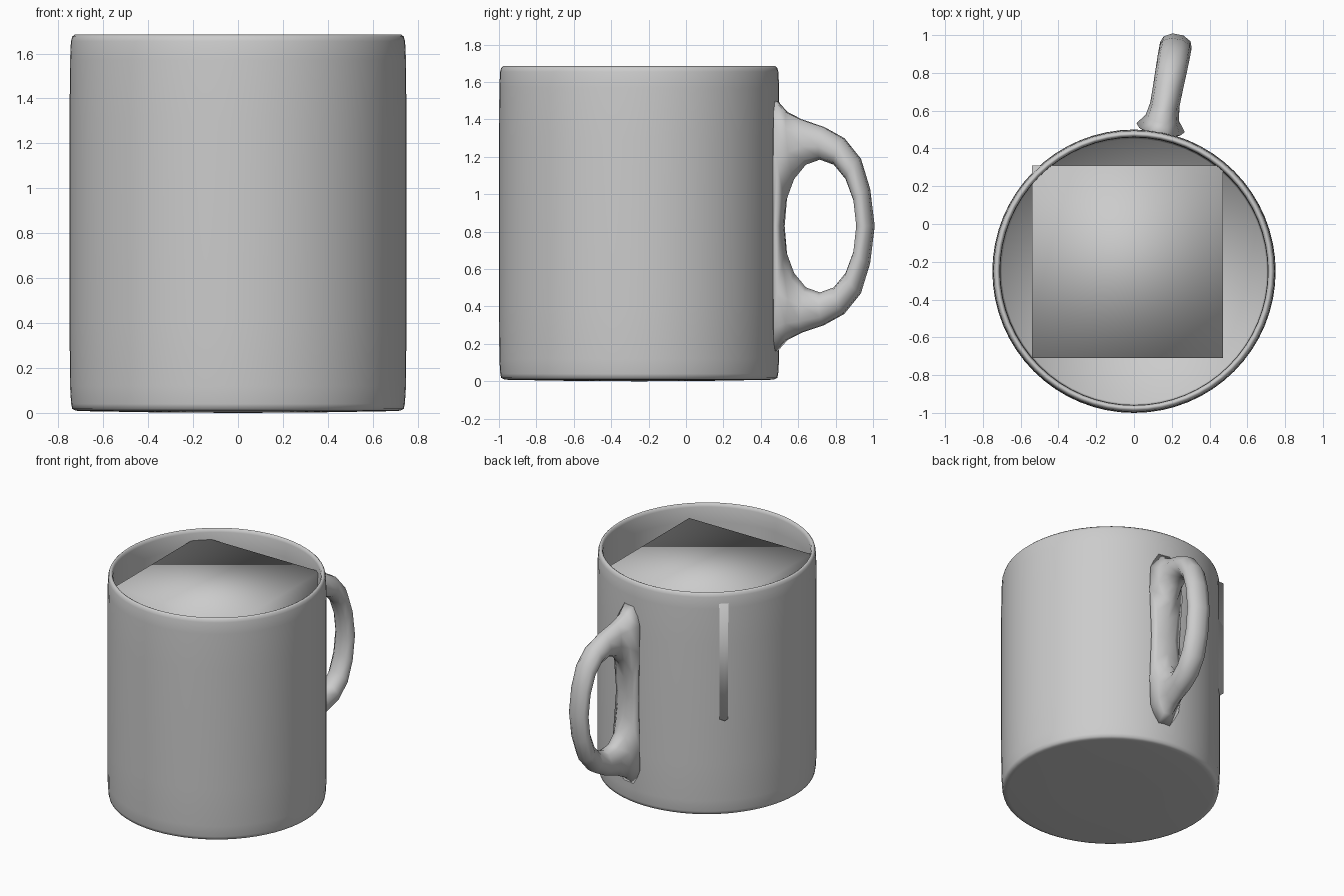
import bpy, bmesh, math
from mathutils import Vector

if "Cube" in bpy.data.objects:
    bpy.data.objects.remove(bpy.data.objects["Cube"])

CY = -0.25          # mug axis is at x = 0, y = CY
MID = 0.83          # height of the handle centre

grey = bpy.data.materials.new("plain grey")
grey.diffuse_color = (0.6, 0.6, 0.6, 1)
grey.use_nodes = True
grey.node_tree.nodes["Principled BSDF"].inputs["Base Color"].default_value = grey.diffuse_color


def make(name, bm):
    bmesh.ops.recalc_face_normals(bm, faces=bm.faces)
    for f in bm.faces:
        f.smooth = True
    me = bpy.data.meshes.new(name)
    bm.to_mesh(me)
    bm.free()
    me.materials.append(grey)
    ob = bpy.data.objects.new(name, me)
    bpy.context.collection.objects.link(ob)
    return ob


def bridge(bm, a, b):
    n = len(a)
    for i in range(n):
        bm.faces.new((a[i], a[(i + 1) % n], b[(i + 1) % n], b[i]))


# mug body: lathed wall with rounded rim, closed floor
profile = [(0.35, 0.002), (0.70, 0.008), (0.722, 0.01), (0.738, 0.018), (0.743, 0.04),
           (0.748, 0.12), (0.75, 0.4), (0.75, 1.3), (0.748, 1.57), (0.744, 1.655),
           (0.738, 1.675), (0.727, 1.685), (0.717, 1.68), (0.71, 1.66),
           (0.708, 1.55), (0.708, 0.3), (0.70, 0.06)]
bm = bmesh.new()
N = 64
rings = [[bm.verts.new((r * math.cos(2 * math.pi * i / N),
                        CY + r * math.sin(2 * math.pi * i / N), z)) for i in range(N)]
         for r, z in profile]
for a, b in zip(rings, rings[1:]):
    bridge(bm, a, b)
for ring, z in ((rings[0], 0.0), (rings[-1], 0.05)):
    c = bm.verts.new((0, CY, z))
    for i in range(N):
        bm.faces.new((ring[i], ring[(i + 1) % N], c))
make("mug_body", bm)

# handle: closed ring, its wall side sunk into the mug and flared
outer = [(1.275, 0), (1.25, 0.20), (1.20, 0.36), (1.11, 0.47), (1.0, 0.53),
         (0.88, 0.57), (0.80, 0.61), (0.735, 0.68), (0.73, 0)]
half_w = [0.085, 0.085, 0.085, 0.083, 0.08, 0.078, 0.09, 0.13, 0.11]
ang = math.radians(10.5)
radial = Vector((math.sin(ang), math.cos(ang), 0))
side = Vector((math.cos(ang), -math.sin(ang), 0))
bm = bmesh.new()
loops = []
for i in range(16):
    k = min(i, 16 - i)
    sign = 1 if i <= 8 else -1
    t = 2 * math.pi * i / 16
    inner_pt = Vector((0.982 + 0.198 * math.cos(t), 0.355 * math.sin(t)))
    outer_pt = Vector((outer[k][0], outer[k][1] * sign))
    w = half_w[k]
    section = [(0, 0), (0.10, 0.6), (0.40, 1), (0.75, 0.85), (1, 0.35),
               (1, -0.35), (0.75, -0.85), (0.40, -1), (0.10, -0.6)]
    loop = []
    for f, s in section:
        p = inner_pt.lerp(outer_pt, f)
        loop.append(bm.verts.new(Vector((0, CY, MID + p.y)) + radial * p.x + side * (w * s)))
    loops.append(loop)
for i in range(16):
    bridge(bm, loops[i], loops[(i + 1) % 16])
make("handle", bm)

# smooth-shaded block inside the mug, one corner pokes through the wall
bm = bmesh.new()
bmesh.ops.create_cube(bm, size=1)
for v in bm.verts:
    v.co = Vector((-0.035 + v.co.x * 1.01, -0.20 + v.co.y * 1.02, 1.17 + v.co.z * 0.87))
make("inner_block", bm)
